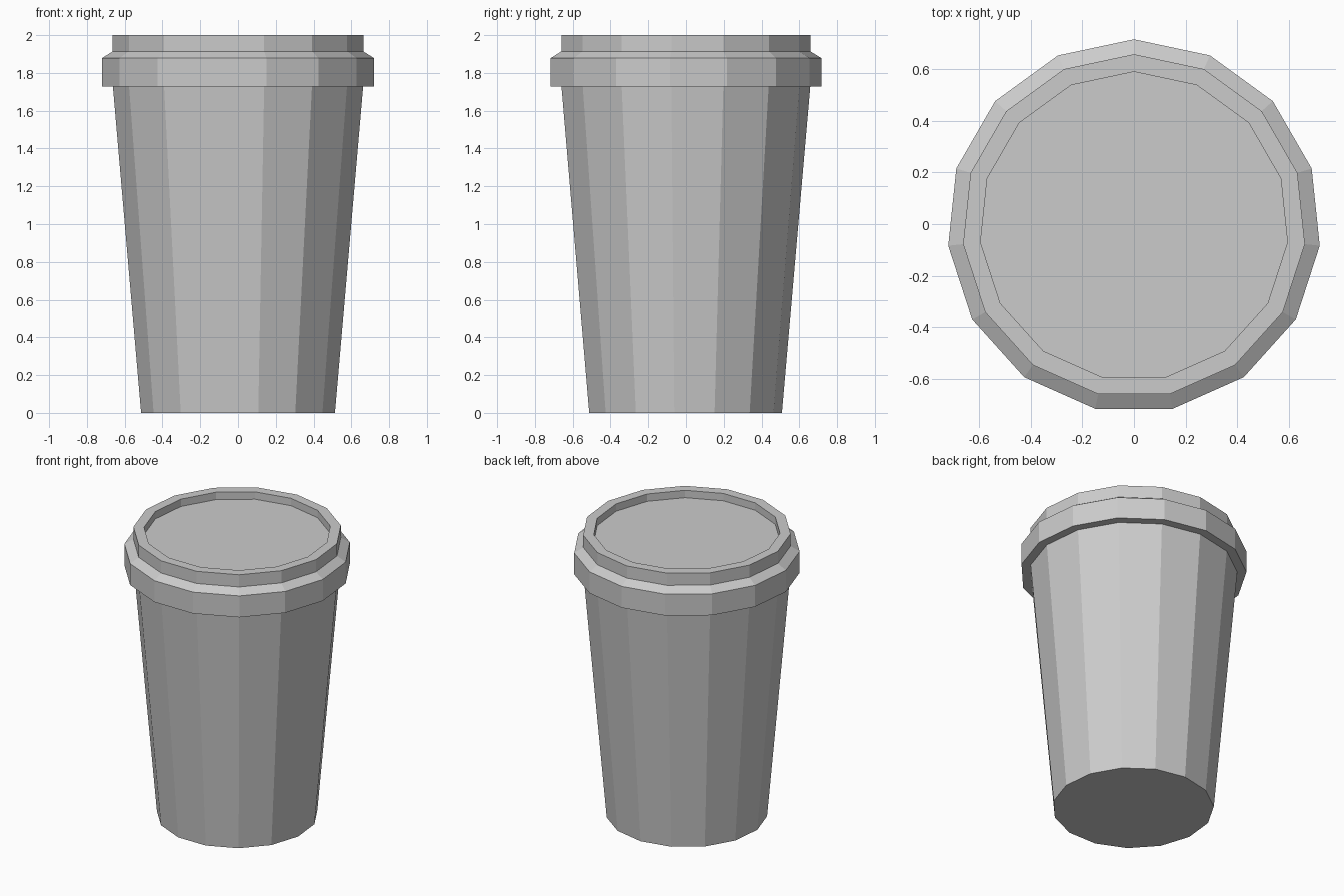
import bpy, bmesh
from math import sin, cos, tau

if "Cube" in bpy.data.objects:
    bpy.data.objects.remove(bpy.data.objects["Cube"])

SIDES = 15
Y_SHIFT = -0.008  # centres the odd-sided outline on y = 0


def lathe(name, profile, cap_first=False, cap_last=False):
    """Spin a list of (radius, z) points into a flat-faced solid."""
    bm = bmesh.new()
    rings = []
    for r, z in profile:
        rings.append([bm.verts.new((r * sin(tau * i / SIDES),
                                    r * cos(tau * i / SIDES) + Y_SHIFT, z))
                      for i in range(SIDES)])
    for a, b in zip(rings, rings[1:]):
        for i in range(SIDES):
            j = (i + 1) % SIDES
            bm.faces.new((a[j], a[i], b[i], b[j]))
    if cap_first:
        bm.faces.new(rings[0])
    if cap_last:
        bm.faces.new(rings[-1][::-1])
    mesh = bpy.data.meshes.new(name)
    bm.to_mesh(mesh)
    bm.free()
    obj = bpy.data.objects.new(name, mesh)
    bpy.context.collection.objects.link(obj)
    return obj


# Tapered cup with a closed base
lathe("cup_body", [(0.516, 0.0), (0.666, 1.727)], cap_first=True)

# Lid: underside lip, skirt, sloped shoulder, raised rim, recessed top
lathe("cup_lid", [(0.666, 1.727), (0.725, 1.727), (0.725, 1.878),
                  (0.667, 1.914), (0.667, 2.0), (0.599, 2.0),
                  (0.599, 1.948)], cap_last=True)
